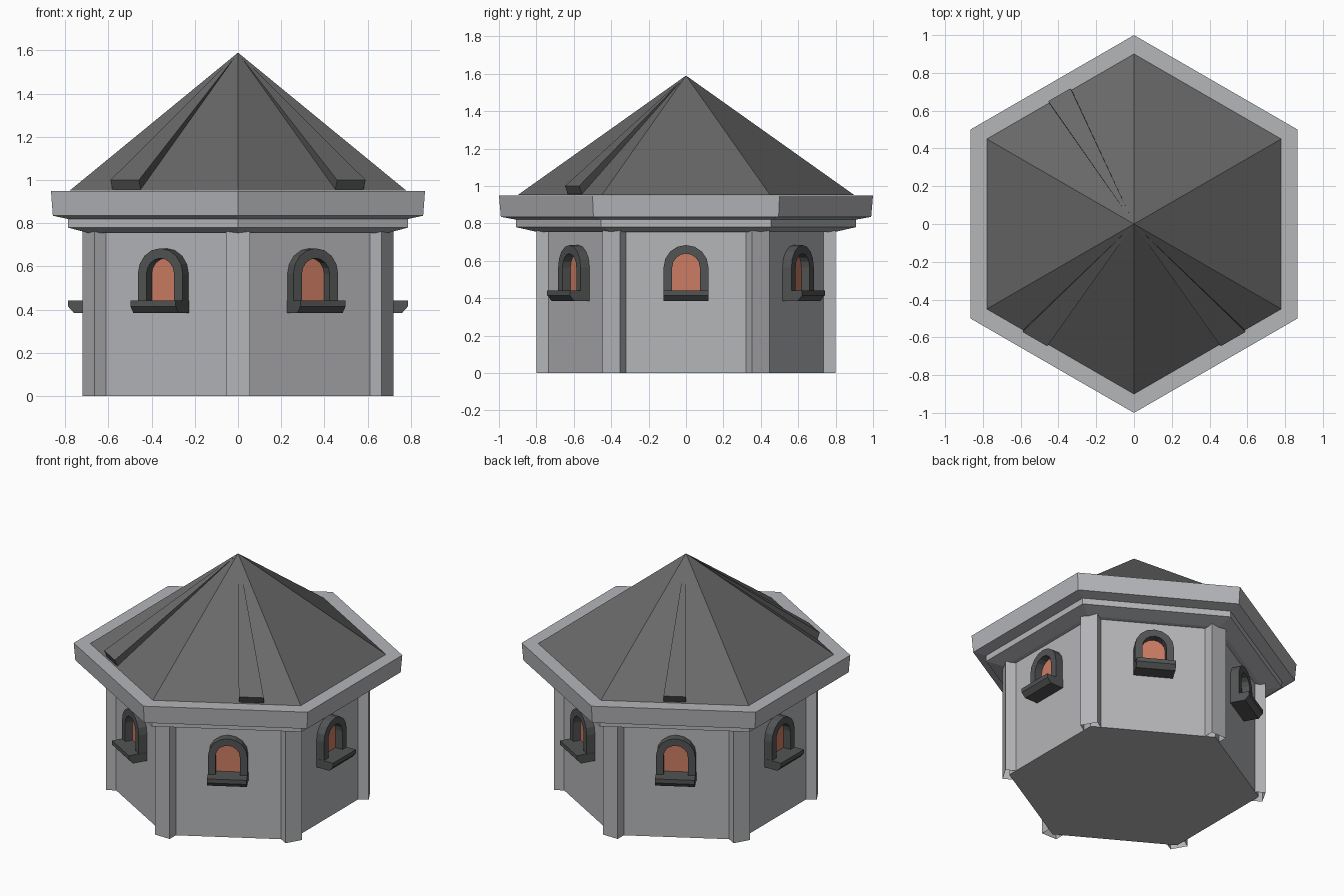
import bpy, bmesh, math
from mathutils import Vector

if "Cube" in bpy.data.objects:
    bpy.data.objects.remove(bpy.data.objects["Cube"])


def material(name, rgb):
    m = bpy.data.materials.new(name)
    m.diffuse_color = (*rgb, 1)
    m.use_nodes = True
    m.node_tree.nodes["Principled BSDF"].inputs["Base Color"].default_value = m.diffuse_color
    return m


STONE = material("pale stone", (0.46, 0.465, 0.485))
SLATE = material("roof slate", (0.14, 0.14, 0.14))
DARK = material("dark trim", (0.085, 0.087, 0.088))
GLASS = material("terracotta glass", (0.60, 0.20, 0.125))

FACES = [math.radians(60 * i) for i in range(6)]         # wall directions
CORNERS = [math.radians(60 * i + 30) for i in range(6)]  # corner directions


def place(angle, r, t, z):
    """Point at distance r outwards, t sideways, z up, for a given direction."""
    c, s = math.cos(angle), math.sin(angle)
    return Vector((r * c - t * s, r * s + t * c, z))


def loft(bm, loops, caps=(True, True)):
    """Skin closed loops with equal point counts, capping the ends."""
    rings = [[bm.verts.new(p) for p in loop] for loop in loops]
    n = len(rings[0])
    for a, b in zip(rings, rings[1:]):
        for i in range(n):
            j = (i + 1) % n
            bm.faces.new((a[i], a[j], b[j], b[i]))
    for ring, cap in zip((rings[0], rings[-1]), caps):
        if cap:
            bm.faces.new(ring)


def finish(bm, name, mats, rule=None):
    bmesh.ops.remove_doubles(bm, verts=bm.verts, dist=1e-5)
    bmesh.ops.recalc_face_normals(bm, faces=bm.faces)
    if rule:
        for f in bm.faces:
            f.material_index = rule(f)
    me = bpy.data.meshes.new(name)
    bm.to_mesh(me)
    bm.free()
    for m in mats:
        me.materials.append(m)
    ob = bpy.data.objects.new(name, me)
    bpy.context.collection.objects.link(ob)


def hexagon(r, z):
    return [place(a, r, 0, z) for a in CORNERS]


def hex_body(name, profile, mat):
    bm = bmesh.new()
    loft(bm, [hexagon(r, z) for r, z in profile])
    finish(bm, name, [mat])


# Main hexagonal body, cornice
hex_body("walls", [(0.768, 0), (0.768, 0.80)], STONE)
hex_body("cornice", [(0.80, 0.755), (0.91, 0.78), (0.91, 0.82),
                     (0.99, 0.835), (1.0, 0.95)], STONE)

# Pyramid roof
bm = bmesh.new()
ring = [bm.verts.new(p) for p in hexagon(0.90, 0.951)]
apex = bm.verts.new((0, 0, 1.59))
for i in range(6):
    bm.faces.new((ring[i], ring[(i + 1) % 6], apex))
finish(bm, "roof", [SLATE])

# Corner pillars, open underneath
bm = bmesh.new()
for a in CORNERS:
    loft(bm, [[place(a, 0.70, -0.055, z), place(a, 0.80, -0.055, z),
               place(a, 0.80, 0.055, z), place(a, 0.70, 0.055, z)]
              for z in (0, 0.775)], (False, True))
finish(bm, "corner_pillars", [STONE])

# Tapering slate strips on three roof sides
bm = bmesh.new()
for deg, t, w in ((-60, 0.15, 0.076), (-120, -0.15, 0.076), (120, 0, 0.068)):
    a = math.radians(deg)
    tip = bm.verts.new((0, 0, 1.588))
    end = [bm.verts.new(place(a, r, t + s * w, z)) for r, s, z in
           ((0.772, -1, 0.955), (0.772, 1, 0.955), (0.79, 1, 1.0), (0.79, -1, 1.0))]
    bm.faces.new(end)
    for i in range(4):
        bm.faces.new((end[i], end[(i + 1) % 4], tip))
finish(bm, "roof_strips", [SLATE, DARK], lambda f: 0 if f.normal.z > 0.5 else 1)


# Arched windows on every wall
def arch(w, steps=8):
    pts = [(w, 0.42)]
    for i in range(steps + 1):
        q = math.pi * i / steps
        pts.append((w * math.cos(q), 0.564 + w * math.sin(q)))
    return pts + [(-w, 0.42)]


frames, panes, sills = bmesh.new(), bmesh.new(), bmesh.new()
for a in FACES:
    loft(frames, [[place(a, 0.655, *o), place(a, 0.72, *o),
                   place(a, 0.72, *i), place(a, 0.655, *i)]
                  for o, i in zip(arch(0.12), arch(0.074))])
    loft(panes, [[place(a, r, *p) for p in arch(0.075)] for r in (0.662, 0.670)])
    loft(sills, [[place(a, r, t, z) for r, z in
                  ((0.655, 0.385), (0.76, 0.385), (0.787, 0.415),
                   (0.787, 0.442), (0.655, 0.442))] for t in (-0.121, 0.121)])
finish(frames, "window_frames", [DARK])
finish(panes, "window_panes", [GLASS])
finish(sills, "window_sills", [DARK])
